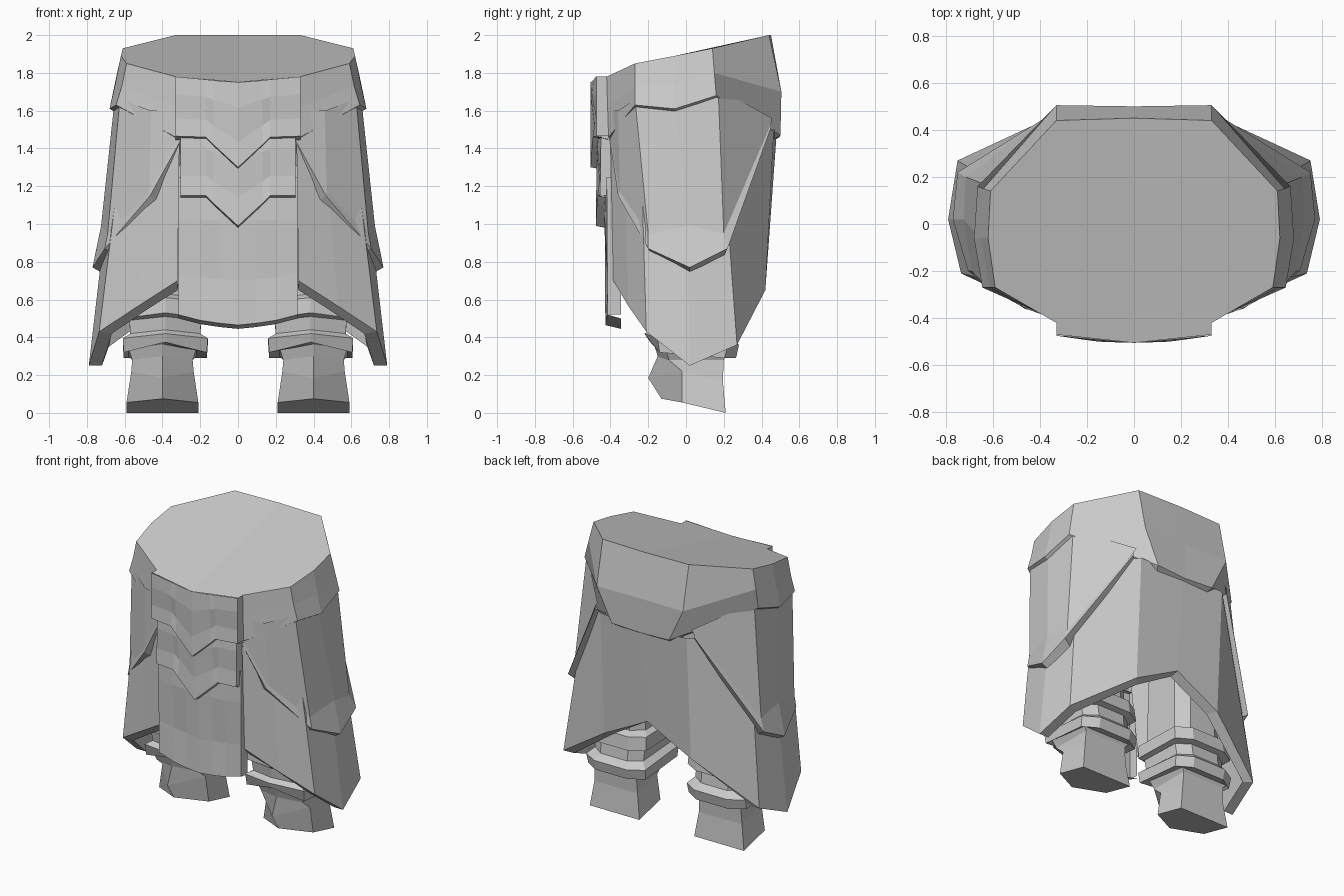
import bpy, bmesh
from mathutils import Vector

if "Cube" in bpy.data.objects:
    bpy.data.objects.remove(bpy.data.objects["Cube"])

grey = bpy.data.materials.new("plate grey")
grey.diffuse_color = (0.6, 0.6, 0.6, 1)
grey.use_nodes = True
grey.node_tree.nodes["Principled BSDF"].inputs["Base Color"].default_value = grey.diffuse_color


def loft(name, rows, closed=False, cap=None, cap_ends=False):
    """Loft rows of right-half points, then mirror across x = 0."""
    bm = bmesh.new()
    for side in (1, -1):
        grid = [[bm.verts.new((p[0] * side, p[1], p[2])) for p in r] for r in rows]
        n = len(rows[0])
        for a, b in zip(grid, grid[1:]):
            for i in range(n if closed else n - 1):
                j = (i + 1) % n
                bm.faces.new((a[i], a[j], b[j], b[i]))
        if cap:
            bm.faces.new(grid[0] + [bm.verts.new((p[0] * side, p[1], p[2])) for p in cap])
        if cap_ends:
            bm.faces.new(grid[0])
            bm.faces.new(grid[-1])
    bmesh.ops.remove_doubles(bm, verts=bm.verts, dist=0.0005)
    bmesh.ops.dissolve_degenerate(bm, edges=bm.edges, dist=0.0001)
    bmesh.ops.recalc_face_normals(bm, faces=bm.faces)
    me = bpy.data.meshes.new(name)
    bm.to_mesh(me)
    bm.free()
    me.materials.append(grey)
    ob = bpy.data.objects.new(name, me)
    bpy.context.collection.objects.link(ob)
    return ob


def inward(row, amount, dz):
    """Pull a row toward the vertical axis to form the underside of a lip."""
    out = []
    for x, y, z in row:
        v = Vector((x, y))
        v *= 1 - amount / v.length
        out.append((v.x, v.y, z + dz))
    return out


# Waist belt with sloping top
waist_top = [(0, .45, 2), (.33, .44, 2), (.61, .14, 1.93), (.62, -.06, 1.89),
             (.59, -.27, 1.85), (.33, -.42, 1.78)]
waist_mid = [(0, .50, 1.70), (.33, .505, 1.70), (.64, .15, 1.80), (.65, -.06, 1.74),
             (.615, -.27, 1.73), (.33, -.415, 1.62)]
waist_low = [(0, .495, 1.46), (.22, .50, 1.47), (.665, .16, 1.68), (.68, -.06, 1.61),
             (.645, -.27, 1.63), (.33, -.41, 1.46)]
loft("waist_belt", [waist_top, waist_mid, waist_low, inward(waist_low, .05, -.03)],
     cap=[(.33, -.47, 1.78), (0, -.505, 1.75)])

# Pointed side panels
side_top = [(.36, .455, 1.56), (.64, .17, 1.72), (.655, -.06, 1.64),
            (.625, -.27, 1.66), (.46, -.36, 1.60), (.32, -.41, 1.60)]
side_mid = [(.38, .45, 1.53), (.715, .20, .95), (.725, .02, .99),
            (.69, -.20, .95), (.47, -.35, 1.17), (.31, -.405, 1.47)]
side_low = [(.38, .45, 1.51), (.75, .22, .87), (.77, .02, .77),
            (.705, -.20, .87), (.465, -.36, 1.15), (.30, -.405, 1.45)]
loft("side_panel", [side_top, side_mid, side_low, inward(side_low, .07, -.04)])

# Long lower skirt with an arched back hem and an inner wall
skirt_top = [(0, .48, 1.48), (.33, .465, 1.50), (.62, .19, 1.45), (.65, 0, 1.45),
             (.61, -.24, 1.45), (.46, -.325, 1.45), (.31, -.40, 1.45)]
hem = [(0, .425, .82), (.33, .42, .65), (.75, .27, .36), (.79, .02, .25),
       (.735, -.21, .43), (.53, -.305, .565), (.32, -.385, .70)]
hem_in = inward(hem, .07, -.01)
hem_in[3] = (.72, .02, .25)
hem_in[6] = (.32, -.34, .65)
lining = [(x * .82, y * .85, 1.2) for x, y, z in skirt_top]
loft("lower_skirt", [skirt_top, hem, hem_in, lining])


def tabard(name, xs, tops, bottoms, y_top, y_low, bulge, back):
    """Front plate: centre bulges forward, bottom edge follows its own outline."""
    rows = []
    for t, puff in ((0, 0), (.3, .008), (.7, -.008), (1, .004)):
        row = []
        for i, x in enumerate(xs):
            y = y_top + (y_low - y_top) * t - bulge * (1 - x / xs[-1])
            y -= puff if 0 < i < len(xs) - 1 else 0
            row.append((x, y, tops[i] + (bottoms[i] - tops[i]) * t))
        rows.append(row)
    last = rows[-1]
    rows.append([(x, back, z - .02) for x, y, z in last])
    ob = loft(name, rows)
    # outer side walls
    edge = [r[-1] for r in rows[:-1]]
    rear = [(x, back, z) for x, y, z in edge]
    loft(name + "_edge", [edge, rear])
    return ob


# Three overlapping front plates
tabard("upper_tabard", [0, .13, .17, .33], [1.75, 1.76, 1.765, 1.78],
       [1.30, 1.42, 1.46, 1.465], -.475, -.475, .03, -.40)
for_x = [0, .13, .17, .305]
tabard("middle_tabard", for_x, [1.50] * 4, [.99, 1.11, 1.15, 1.15],
       -.45, -.455, .022, -.38)
tabard("lower_tabard", [0, .10, .20, .315], [1.25] * 4, [.465, .475, .49, .52],
       -.42, -.415, .012, -.345)

# Armoured legs: half width, y and z at front ridge, middle and back
cx = .40
sections = [
    (.19, -.13, -.02, .21, .075, .055, 0),
    (.165, -.20, -.02, .195, .185, .22, .17),
    (.16, -.15, -.09, .20, .30, .28, .28),
    (.18, -.17, -.11, .21, .365, .34, .30),
    (.22, -.19, -.14, .265, .375, .32, .29),
    (.225, -.22, -.15, .28, .42, .395, .36),
    (.185, -.18, -.12, .24, .44, .42, .40),
    (.19, -.19, -.13, .23, .51, .49, .48),
    (.225, -.22, -.15, .27, .53, .50, .49),
    (.22, -.21, -.15, .26, .61, .59, .58),
    (.18, -.17, -.12, .21, .63, .61, .60),
    (.17, -.17, -.11, .20, 1.1, 1.1, 1.1),
]
rings = []
for k, (w, yf, ym, yb, zf, zm, zb) in enumerate(sections):
    c = cx - (.015 if k > 3 else 0)
    rings.append([(c - w, yb - .06 * (k > 3), zb), (c - w * .55, yb, zb),
                  (c + w * .55, yb, zb), (c + w, yb - .06 * (k > 3), zb),
                  (c + w, ym, zm), (c, yf, zf), (c - w, ym, zm)])
loft("leg", rings, closed=True, cap_ends=True)
